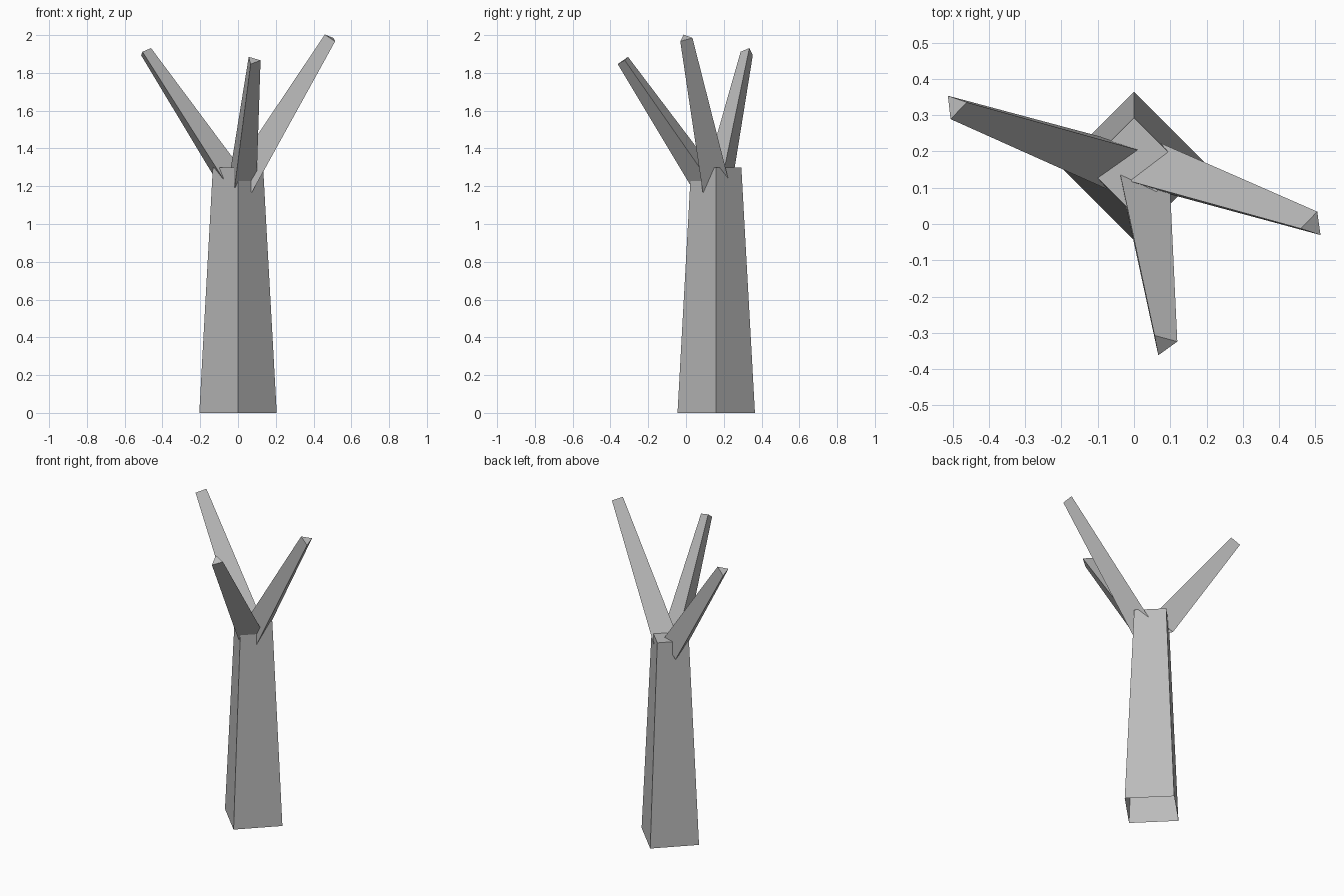
import bpy, bmesh, math
from mathutils import Vector

if "Cube" in bpy.data.objects:
    bpy.data.objects.remove(bpy.data.objects["Cube"])

grey = bpy.data.materials.new("plain grey")
grey.diffuse_color = (0.5, 0.5, 0.5, 1)
grey.use_nodes = True
grey.node_tree.nodes["Principled BSDF"].inputs["Base Color"].default_value = grey.diffuse_color


def taper(name, base, tip, r1, r2, sides, roll):
    """Flat-sided tapered limb with a closed tip and open base; one corner points along roll."""
    base, tip = Vector(base), Vector(tip)
    axis = (tip - base).normalized()
    u = Vector(roll)
    u = (u - axis * u.dot(axis)).normalized()
    v = axis.cross(u)
    bm = bmesh.new()
    rings = []
    for centre, r in ((base, r1), (tip, r2)):
        ring = []
        for i in range(sides):
            a = 2 * math.pi * i / sides
            ring.append(bm.verts.new(centre + r * (math.cos(a) * u + math.sin(a) * v)))
        rings.append(ring)
    low, high = rings
    for i in range(sides):
        j = (i + 1) % sides
        bm.faces.new((low[i], low[j], high[j], high[i]))
    bm.faces.new(high)
    mesh = bpy.data.meshes.new(name)
    bm.to_mesh(mesh)
    bm.free()
    mesh.materials.append(grey)
    obj = bpy.data.objects.new(name, mesh)
    bpy.context.collection.objects.link(obj)
    return obj


# Four-sided trunk, corners on the axes
taper("trunk", (0, 0.16, 0), (0, 0.16, 1.3), 0.205, 0.133, 4, (1, 0, 0))

# Three-sided bare branches
branches = {
    "right_branch": ((0.022, 0.151, 1.2), (0.493, -0.003, 1.985), (0.022, -0.027, -0.015)),
    "left_branch": ((-0.05, 0.18, 1.24), (-0.493, 0.326, 1.912), (0.033, 0.009, 0.018)),
    "front_branch": ((0.013, 0.10, 1.235), (0.081, -0.331, 1.866), (0.039, 0.006, 0.002)),
}
for name, (base, tip, roll) in branches.items():
    taper(name, base, tip, 0.087, 0.039, 3, roll)
